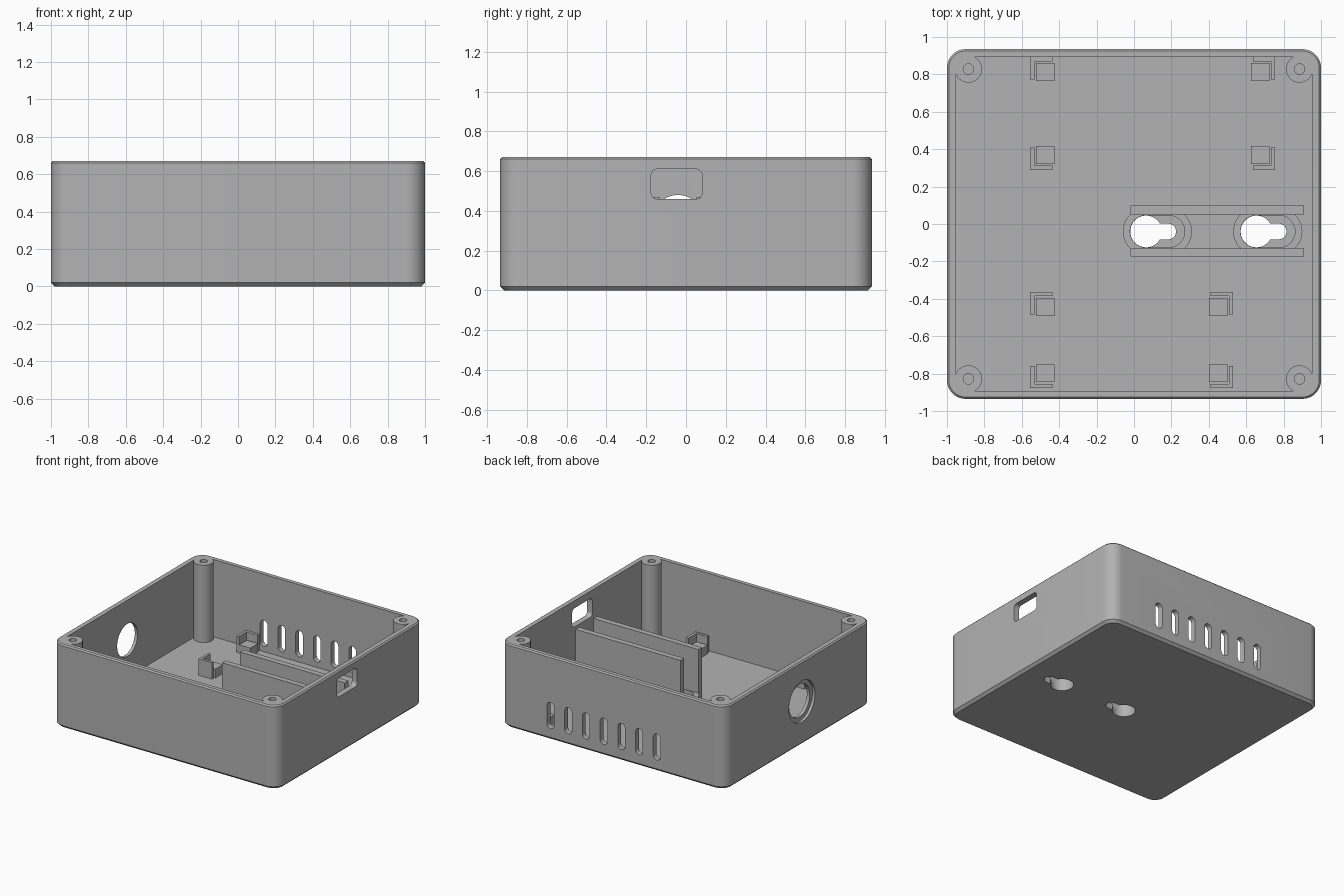
import bpy, bmesh, math

old = bpy.data.objects.get("Cube")
if old:
    bpy.data.objects.remove(old, do_unlink=True)

GREY = (0.45, 0.45, 0.45, 1.0)
mat = bpy.data.materials.new("plain grey plastic")
mat.use_nodes = True
mat.diffuse_color = GREY
mat.node_tree.nodes["Principled BSDF"].inputs["Base Color"].default_value = GREY

FLOOR, TOP = 0.05, 0.67


def outline(cx, cy, hx, hy, r, n=10):
    """Rounded rectangle; becomes a slot or circle when r reaches the half sizes."""
    pts = []
    for q, (sx, sy) in enumerate([(1, 1), (-1, 1), (-1, -1), (1, -1)]):
        for i in range(n + 1):
            a = math.pi / 2 * (q + i / n)
            p = (cx + sx * (hx - r) + r * math.cos(a), cy + sy * (hy - r) + r * math.sin(a))
            if not pts or math.dist(p, pts[-1]) > 1e-5:
                pts.append(p)
    if math.dist(pts[0], pts[-1]) < 1e-5:
        pts.pop()
    return pts


def circle(cx, cy, r):
    return outline(cx, cy, r, r, r)


def loft(name, rings, axis="z", caps=True):
    """Skin a stack of (outline, depth) rings along an axis."""
    place = {"z": lambda u, v, w: (u, v, w),
             "y": lambda u, v, w: (u, w, v),
             "x": lambda u, v, w: (w, u, v)}[axis]
    bm = bmesh.new()
    loops = [[bm.verts.new(place(u, v, w)) for u, v in pts] for pts, w in rings]
    for a, b in zip(loops, loops[1:]):
        for i in range(len(a)):
            j = (i + 1) % len(a)
            bm.faces.new((a[i], a[j], b[j], b[i]))
    if caps:
        bm.faces.new(loops[0])
        bm.faces.new(loops[-1])
    bmesh.ops.recalc_face_normals(bm, faces=bm.faces[:])
    mesh = bpy.data.meshes.new(name)
    bm.to_mesh(mesh)
    bm.free()
    mesh.materials.append(mat)
    ob = bpy.data.objects.new(name, mesh)
    bpy.context.collection.objects.link(ob)
    return ob


def box(name, x0, x1, y0, y1, z0, z1):
    pts = [(x0, y0), (x1, y0), (x1, y1), (x0, y1)]
    return loft(name, [(pts, z0), (pts, z1)])


def prism(name, pts, w0, w1, axis="z"):
    return loft(name, [(pts, w0), (pts, w1)], axis)


def shell_ring(inset):
    return outline(0, 0, 1 - inset, 0.935 - inset, 0.1 - inset)


parts = []

# Outer case with chamfered bottom and top edges
case = loft("case", [(shell_ring(0.02), 0), (shell_ring(0), 0.02),
                     (shell_ring(0), TOP - 0.01), (shell_ring(0.01), TOP)])
parts.append(case)

# Cavity, cable hole with counterbore, and port opening
cutters = [
    prism("cavity_cutter", outline(0, 0, 0.953, 0.893, 0.075), FLOOR, 0.9),
    prism("cable_hole_cutter", circle(-0.04, 0.35, 0.13), -1.1, -0.9, "x"),
    prism("counterbore_cutter", circle(-0.04, 0.35, 0.165), -1.1, -0.978, "x"),
    prism("port_cutter", outline(-0.047, 0.535, 0.128, 0.075, 0.03), 0.9, 1.1, "x"),
]

# Vent slots in the back wall
for i in range(7):
    x = 0.075 + (i - 3) * 0.157
    cutters.append(prism("vent_cutter", outline(x, 0.196, 0.032, 0.105, 0.032), 0.85, 1.0, "y"))

# Keyhole mounts: opening in the floor with a raised slot-shaped wall
for x in (0.065, 0.655):
    cutters.append(prism("keyhole_cutter", circle(x, -0.04, 0.085), -0.1, 0.2))
    cutters.append(prism("keyhole_slot_cutter",
                         outline(x + 0.08, -0.04, 0.08, 0.042, 0.042), -0.1, 0.2))
    outer = outline(x + 0.06, -0.04, 0.185, 0.125, 0.125)
    inner = outline(x + 0.06, -0.04, 0.146, 0.086, 0.086)
    parts.append(loft("keyhole_wall", [(outer, FLOOR - 0.01), (outer, 0.12),
                                       (inner, 0.12), (inner, FLOOR)], caps=False))

for c in cutters:
    c.hide_render = True
    m = case.modifiers.new(c.name, "BOOLEAN")
    m.operation, m.solver, m.object = "DIFFERENCE", "EXACT", c
graph = bpy.context.evaluated_depsgraph_get()
cut_mesh = bpy.data.meshes.new_from_object(case.evaluated_get(graph))
case.modifiers.clear()
case.data = cut_mesh
for c in cutters:
    bpy.data.objects.remove(c, do_unlink=True)

# Corner screw posts with blind holes
for sx in (-1, 1):
    for sy in (-1, 1):
        x, y = sx * 0.885, sy * 0.828
        rings = [(0.072, FLOOR - 0.01), (0.072, TOP), (0.028, TOP), (0.028, 0.3)]
        parts.append(loft("screw_post", [(circle(x, y, r), z) for r, z in rings]))

# Tall divider rails
for y0, y1 in ((-0.175, -0.13), (0.052, 0.098)):
    parts.append(box("divider_rail", -0.02, 0.91, y0, y1, FLOOR - 0.01, 0.47))


def board_mount(x, y, sx, sy):
    """Square pad with an L-shaped corner guard facing (sx, sy)."""
    z0 = FLOOR - 0.01
    parts.append(box("mount_pad", x - 0.05, x + 0.05, y - 0.048, y + 0.048, z0, 0.12))
    guard = [(-0.04, 0.08), (0.08, 0.08), (0.08, -0.04),
             (0.058, -0.04), (0.058, 0.058), (-0.04, 0.058)]
    pts = [(x + sx * u, y + sy * v) for u, v in guard]
    parts.append(prism("mount_guard", pts, z0, 0.18))


# Two sets of four mounts
for x_right, y_top, y_low in ((0.675, 0.812, 0.37), (0.45, -0.443, -0.798)):
    for x, sx in ((-0.475, -1), (x_right, 1)):
        board_mount(x, y_top, sx, 1)
        board_mount(x, y_low, sx, -1)

# Smooth the rounded walls, keep edges sharp
bpy.ops.object.select_all(action="DESELECT")
for ob in parts:
    ob.select_set(True)
bpy.context.view_layer.objects.active = case
bpy.ops.object.shade_smooth_by_angle(angle=math.radians(30))
